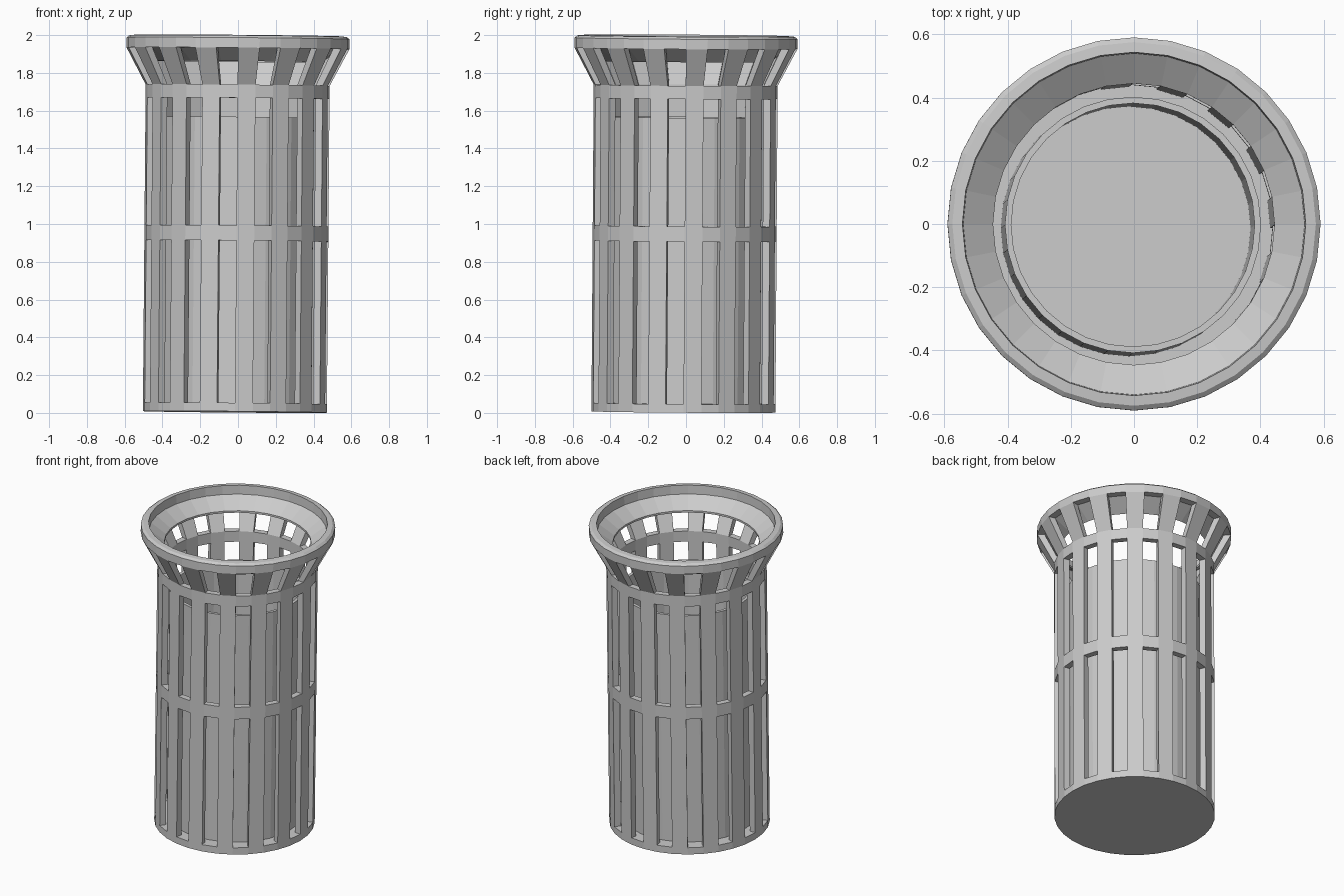
import bpy, bmesh
from math import cos, sin, tau
from mathutils import Matrix, Vector

if "Cube" in bpy.data.objects:
    bpy.data.objects.remove(bpy.data.objects["Cube"])

N = 32                      # sides around the axis
R, RI = 0.487, 0.447        # outer and inner wall radius
# the whole basket leans very slightly
AXIS = Vector((0.0085, 0.007, 1)).normalized()
LEAN = Matrix.Translation((-0.0166, -0.0137, 0.005)) @ \
    Vector((0, 0, 1)).rotation_difference(AXIS).to_matrix().to_4x4()


def finish(name, bm):
    bmesh.ops.remove_doubles(bm, verts=bm.verts, dist=1e-5)
    bmesh.ops.recalc_face_normals(bm, faces=bm.faces)
    me = bpy.data.meshes.new(name)
    bm.to_mesh(me)
    bm.free()
    ob = bpy.data.objects.new(name, me)
    bpy.context.collection.objects.link(ob)
    ob.matrix_world = LEAN


def loop_at(bm, profile, i):
    a = tau * i / N
    return [bm.verts.new((r * cos(a), r * sin(a), z)) for r, z in profile]


def ring(name, profile):
    """Revolve a closed (radius, z) profile into a full ring."""
    bm = bmesh.new()
    loops = [loop_at(bm, profile, i) for i in range(N)]
    n = len(profile)
    for i in range(N):
        a, b = loops[i], loops[(i + 1) % N]
        for k in range(n):
            bm.faces.new((a[k], b[k], b[(k + 1) % n], a[(k + 1) % n]))
    finish(name, bm)


def ribs(name, profile):
    """Every other facet of the revolved profile, as separate bars."""
    bm = bmesh.new()
    n = len(profile)
    for i in range(0, N, 2):
        a, b = loop_at(bm, profile, i), loop_at(bm, profile, i + 1)
        bm.faces.new(a)
        bm.faces.new(b[::-1])
        for k in range(n):
            bm.faces.new((a[k], b[k], b[(k + 1) % n], a[(k + 1) % n]))
    finish(name, bm)


def disc(name, r, z0, z1):
    bm = bmesh.new()
    bmesh.ops.create_cone(bm, cap_ends=True, segments=N, radius1=r, radius2=r,
                          depth=z1 - z0,
                          matrix=Matrix.Translation((0, 0, (z0 + z1) / 2)))
    # line the corners up with the revolved parts
    a = min(abs((v.co.to_2d().angle_signed(Vector((1, 0)))) % (tau / N)) for v in bm.verts)
    if 0.01 < a < tau / N - 0.01:
        bmesh.ops.rotate(bm, verts=bm.verts, matrix=Matrix.Rotation(tau / N / 2, 3, 'Z'))
    finish(name, bm)


def wall(z0, z1):
    return [(RI, z0), (R, z0), (R, z1), (RI, z1)]


# base and horizontal bands
disc("base", R, 0, 0.045)
ring("middle_band", wall(0.905, 0.985))
ring("upper_band", wall(1.66, 1.73))

# vertical bars between the bands
ribs("lower_bars", wall(0.045, 0.905))
ribs("upper_bars", wall(0.985, 1.66))
ribs("flare_bars", [(RI, 1.73), (R, 1.73), (0.59, 1.925), (0.545, 1.925)])

# rim with the inner funnel
ring("rim", [(0.59, 1.925), (0.59, 1.978), (0.575, 1.99), (0.543, 1.993),
             (0.54, 1.935), (0.445, 1.868), (0.445, 1.855), (0.545, 1.925)])

# inner cup
ring("inner_cup", [(0.405, 0.045), (0.405, 1.56), (0.385, 1.56), (0.385, 0.045)])
